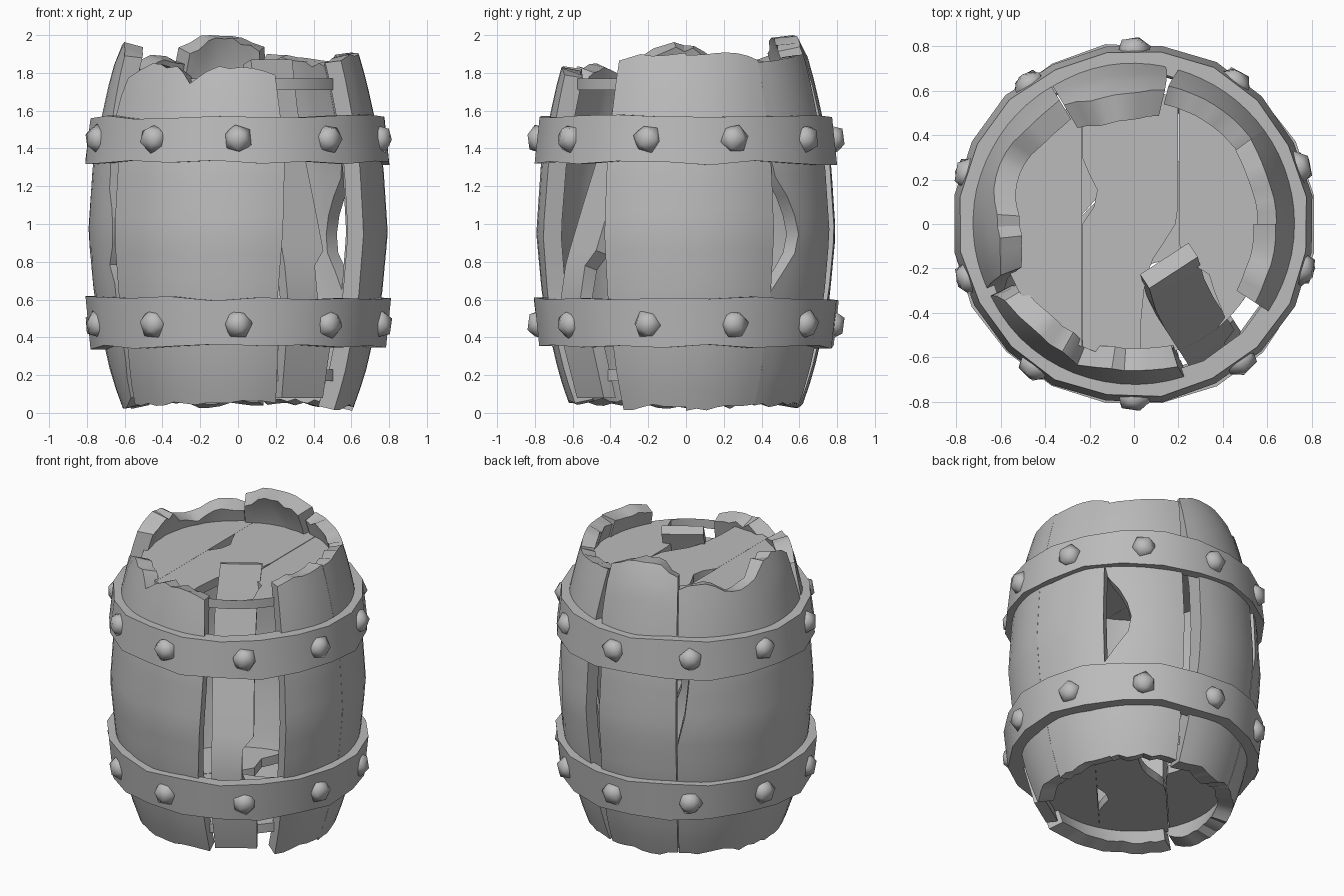
import bpy, bmesh, math, random
from mathutils import Matrix, Vector

random.seed(4)
cube = bpy.data.objects.get("Cube")
if cube:
    bpy.data.objects.remove(cube, do_unlink=True)

grey = bpy.data.materials.new("plain_grey")
grey.use_nodes = True
grey.diffuse_color = (0.5, 0.5, 0.5, 1)
grey.node_tree.nodes["Principled BSDF"].inputs["Base Color"].default_value = (0.5, 0.5, 0.5, 1)


def lerp(points, t):
    """Piecewise linear value; a plain number stays constant."""
    if not isinstance(points, list):
        return points
    if t <= points[0][0]:
        return points[0][1]
    for (a, va), (b, vb) in zip(points, points[1:]):
        if t <= b:
            return va + (vb - va) * (t - a) / (b - a)
    return points[-1][1]


def spread(values, u):
    return lerp([(i / (len(values) - 1), v) for i, v in enumerate(values)], u)


def polar(r, degrees, z):
    a = math.radians(degrees)
    return Vector((r * math.cos(a), r * math.sin(a), z))


def finish(name, bm, angle=32):
    bmesh.ops.recalc_face_normals(bm, faces=bm.faces)
    mesh = bpy.data.meshes.new(name)
    bm.to_mesh(mesh)
    bm.free()
    mesh.materials.append(grey)
    ob = bpy.data.objects.new(name, mesh)
    bpy.context.collection.objects.link(ob)
    bpy.ops.object.select_all(action='DESELECT')
    ob.select_set(True)
    bpy.context.view_layer.objects.active = ob
    bpy.ops.object.shade_smooth_by_angle(angle=math.radians(angle))
    return ob


def shell(name, outer, inner):
    """Closed slab between two matching grids of points."""
    bm = bmesh.new()
    grids = [[[bm.verts.new(p) for p in row] for row in g] for g in (outer, inner)]
    m, n = len(outer), len(outer[0])
    for g in grids:
        for j in range(m - 1):
            for i in range(n - 1):
                bm.faces.new((g[j][i], g[j][i + 1], g[j + 1][i + 1], g[j + 1][i]))
    o, k = grids
    for j in range(m - 1):
        for i in (0, n - 1):
            bm.faces.new((o[j][i], o[j + 1][i], k[j + 1][i], k[j][i]))
    for i in range(n - 1):
        for j in (0, m - 1):
            bm.faces.new((o[j][i], o[j][i + 1], k[j][i + 1], k[j][i]))
    return finish(name, bm)


# Barrel belly: radius by height
BELLY = [(0, .6), (.05, .62), (.2, .672), (.35, .707), (.6, .76), (.95, .793),
         (1.33, .768), (1.57, .722), (1.75, .682), (1.9, .64), (2, .585)]


def stave(name, lo, hi, tops, bottoms, cols, thick=.1, rows=18):
    jag = [(random.uniform(-.01, .01), random.uniform(-.008, .008),
            random.uniform(.01, .04)) for _ in range(cols + 1)]
    outer, inner = [], []
    for j in range(rows + 1):
        v = j / rows
        ro, ri = [], []
        for i in range(cols + 1):
            u = i / cols
            zb = max(0, spread(bottoms, u) + jag[i][0])
            zt = min(2, spread(tops, u) + jag[i][1])
            z = zb + (zt - zb) * v
            a0, a1 = lerp(lo, z), lerp(hi, z)
            a = a0 + (a1 - a0) * u
            r = lerp(BELLY, z)
            ro.append(polar(r, a, z))
            ri.append(polar(r - thick, a, z - jag[i][2] * v + .02 * (1 - v)))
        outer.append(ro)
        inner.append(ri)
    return shell(name, outer, inner)


# Curved staves, anticlockwise from the front
stave("front_stave", [(0, 207), (.3, 214), (1.35, 214.5), (1.6, 206), (1.75, 209), (1.85, 216)],
      [(0, 289), (.6, 286), (1.1, 288), (1.4, 289), (1.8, 287)],
      [1.78, 1.84, 1.85, 1.83, 1.83, 1.74, 1.84, 1.83, 1.83, 1.82, 1.79],
      [.05, .04, .05, .04, .05, .06, .05], 14)
stave("left_front_stave", -33, -.05, [1.86, 1.9, 1.89, 1.9], [.02, .03, .04, .03], 6)
stave("left_stave", .05, 36, [1.9, 1.9, 1.9, 1.87], [.02, .02, .04, .04], 7, .085)
stave("left_back_stave", [(.7, 36), (.78, 46), (.93, 49), (1.1, 46), (1.28, 36)],
      [(0, 75.5), (.5, 74), (1.4, 73), (1.9, 76)],
      [1.86, 1.87, 1.88, 1.9, 1.9], [.04, .04, .05, .05], 8, .085)
stave("back_stave", [(0, 77), (.7, 82), (1.4, 82), (1.6, 78), (1.9, 77)], 120.5,
      [1.93, 1.99, 2, 1.99, 1.93], [.04, .05, .03, .05], 8, .12)
stave("right_stave", [(.9, 121), (1, 124), (1.35, 127), (1.5, 121)],
      [(0, 204), (.3, 211), (.68, 212), (.78, 209), (.9, 213), (1.05, 213),
       (1.15, 209), (1.3, 209), (1.6, 203), (1.9, 201)],
      [1.87, 1.89, 1.89, 1.82, 1.82, 1.86, 1.93, 1.96, 1.95, 1.89],
      [.05, .04, .06, .03, .04, .03, .01, .08], 16, .1)

# Broken narrow plank leaning inwards: height, radius, side limits
PLANK = [(.08, .61, -.12, .14), (.35, .68, -.14, .14), (.6, .7, -.14, .05),
         (.78, .67, -.14, .05), (.86, .645, -.14, .12), (1.1, .56, -.14, .12),
         (1.33, .475, -.14, .12), (1.6, .38, -.13, .13), (1.87, .28, -.1, .16)]
radial, side = polar(1, -57, 0), polar(1, 33, 0)
front, back = [], []
for z, r, t0, t1 in PLANK:
    pts = [radial * r + side * (t0 + (t1 - t0) * i / 2) + Vector((0, 0, z)) for i in range(3)]
    front.append(pts)
    back.append([p - radial * .075 - Vector((0, 0, .025 if z > .7 else 0)) for p in pts])
shell("broken_plank", front, back)


# Barrel heads: three boards with a split and a broken opening
def head_board(name, lo, hi, place, radius=.6, thick=.06):
    ys = [radius * .99 * math.sin(math.pi * (k / 24 - .5)) for k in range(25)]
    top, low = [], []
    for y in ys:
        c = math.sqrt(radius * radius - y * y)
        x0 = min(max(lerp(lo, y), -c), c)
        x1 = max(min(lerp(hi, y), c), x0 + .002)
        xs = [x0 + (x1 - x0) * i / 2 for i in range(3)]
        top.append([place @ Vector((x, y, 0)) for x in xs])
        low.append([place @ Vector((x, y, -thick)) for x in xs])
    shell(name, top, low)


SPLIT = [(0, -.232), (.1, -.165), (.16, -.165), (.28, -.232)]
BREAK = [(-.45, .03), (-.25, .05), (-.12, .1), (-.03, .18), (.05, .198)]
EDGE = [(-.45, .42), (-.3, .36), (-.2, .33), (-.16, .22), (-.12, .202)]
for label, z, turn in (("top", 1.77, 0), ("bottom", .23, 138)):
    place = Matrix.Translation((0, 0, z)) @ Matrix.Rotation(math.radians(turn), 4, 'Z')
    head_board(label + "_head_right_board", -1, -.233, place)
    head_board(label + "_head_middle_board", SPLIT, BREAK, place)
    head_board(label + "_head_left_board", EDGE, 1, place)


# Hoops: slightly uneven flat rings that grip the staves
def hoop(name, z0, z1, r0, r1, i0, i1, sides=20):
    bm = bmesh.new()
    rings = []
    for i in range(sides):
        a = 360 * i / sides + 9
        d0, d1, dr = (random.uniform(-.014, .014) for _ in range(3))
        dr *= .6
        rings.append([bm.verts.new(polar(r, a, z)) for r, z in (
            (r0 + dr, z0 + d0), (r1 + dr, z1 + d1), (i1, z1 + d1), (i0, z0 + d0))])
    for i in range(sides):
        p, q = rings[i], rings[(i + 1) % sides]
        for k in range(4):
            bm.faces.new((p[k], q[k], q[(k + 1) % 4], p[(k + 1) % 4]))
    finish(name, bm)


hoop("upper_hoop", 1.325, 1.565, .812, .785, .745, .69)
hoop("lower_hoop", .35, .605, .785, .812, .68, .74)

# Ten rounded studs on each hoop
for label, z in (("upper", 1.45), ("lower", .47)):
    for a in (-90, -52, -15, 19, 54.5, 90, 127, 163, 198, 235):
        bm = bmesh.new()
        bmesh.ops.create_icosphere(bm, subdivisions=1, radius=.08)
        spin = Matrix.Rotation(random.uniform(0, 6), 4, 'X')
        bm.transform(Matrix.Translation(polar(.782, a, z))
                     @ Matrix.Rotation(math.radians(a), 4, 'Z')
                     @ Matrix.Diagonal((.8, 1, 1, 1)) @ spin)
        finish(label + "_stud", bm, 50)
